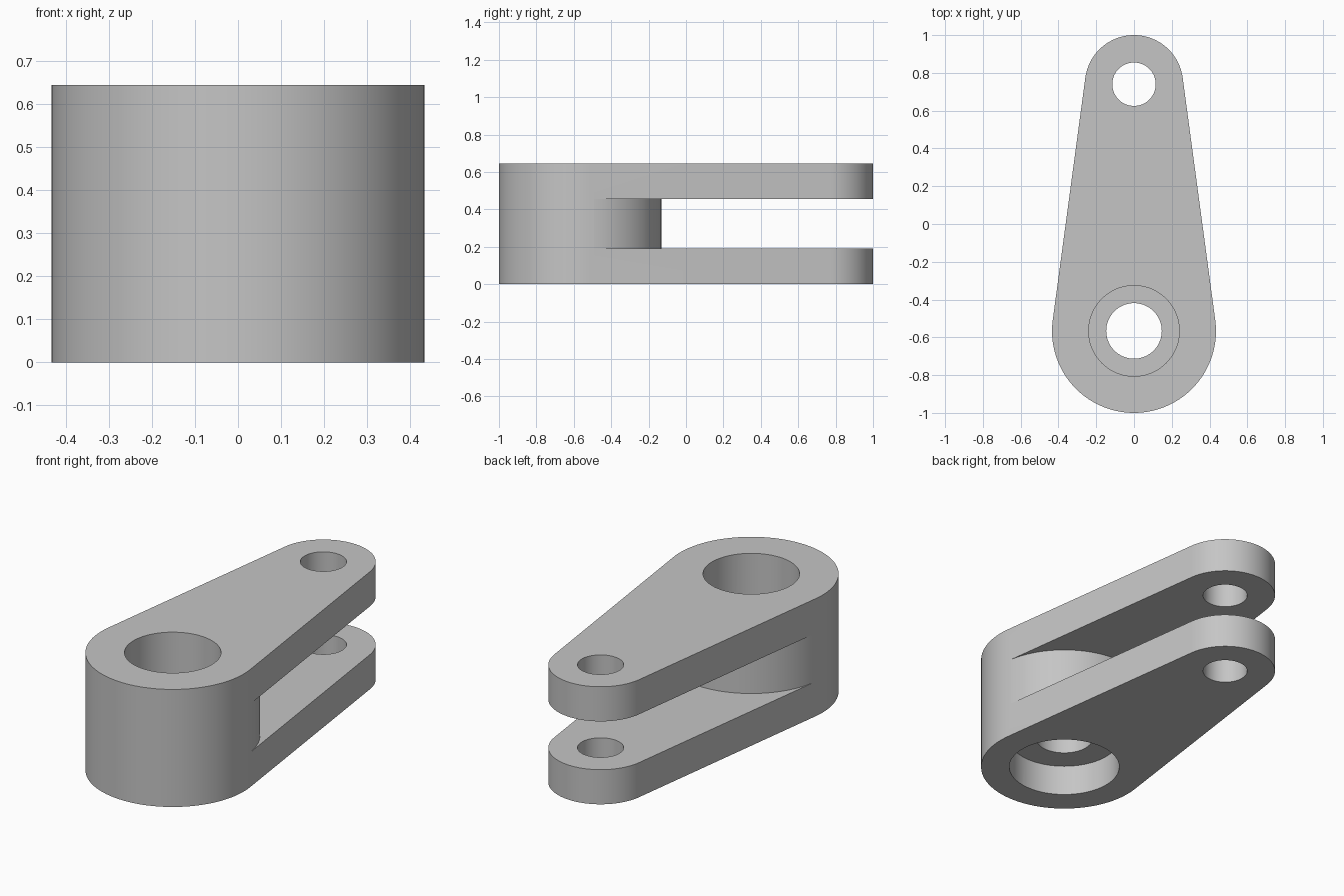
import bpy
import bmesh
from math import sin, cos, asin, pi, radians

cube = bpy.data.objects.get("Cube")
if cube:
    bpy.data.objects.remove(cube, do_unlink=True)

# Main dimensions
HEIGHT = 0.645
HUB_Y, HUB_R = -0.566, 0.434
TIP_Y, TIP_R = 0.74, 0.26
SLOT_LOW, SLOT_HIGH = 0.19, 0.455

grey = bpy.data.materials.new("plain grey")
grey.use_nodes = True
colour = (0.56, 0.56, 0.56, 1)
grey.diffuse_color = colour
grey.node_tree.nodes["Principled BSDF"].inputs["Base Color"].default_value = colour


def arc(y, radius, start, end, steps):
    """Points along an arc centred on x = 0."""
    angles = [start + (end - start) * i / steps for i in range(steps + 1)]
    return [(radius * cos(a), y + radius * sin(a)) for a in angles]


def prism(name, outline, low, high):
    """Extrude a flat outline between two heights."""
    bm = bmesh.new()
    face = bm.faces.new([bm.verts.new((x, y, low)) for x, y in outline])
    top = bmesh.ops.extrude_face_region(bm, geom=[face])["geom"]
    verts = [v for v in top if isinstance(v, bmesh.types.BMVert)]
    bmesh.ops.translate(bm, verts=verts, vec=(0, 0, high - low))
    bmesh.ops.recalc_face_normals(bm, faces=bm.faces)
    mesh = bpy.data.meshes.new(name)
    bm.to_mesh(mesh)
    bm.free()
    mesh.materials.append(grey)
    obj = bpy.data.objects.new(name, mesh)
    bpy.context.collection.objects.link(obj)
    return obj


def cut(target, cutter):
    """Subtract the cutter, then discard it."""
    cutter.hide_render = True
    mod = target.modifiers.new(cutter.name, "BOOLEAN")
    mod.operation = "DIFFERENCE"
    mod.solver = "EXACT"
    mod.object = cutter
    bpy.context.view_layer.objects.active = target
    bpy.ops.object.modifier_apply(modifier=mod.name)
    bpy.data.objects.remove(cutter, do_unlink=True)


def bore(target, name, y, radius, low, high):
    outline = arc(y, radius, 0, 2 * pi, 72)[:-1]
    cut(target, prism(name, outline, low, high))


# Tapered body: two round ends joined by tangent sides
tilt = asin((HUB_R - TIP_R) / (TIP_Y - HUB_Y))
outline = arc(TIP_Y, TIP_R, tilt, pi - tilt, 48)
outline += arc(HUB_Y, HUB_R, pi - tilt, 2 * pi + tilt, 64)
link = prism("forked_link", outline, 0, HEIGHT)

# Fork slot, leaving a round hub between the two arms
edge = radians(10)
slot = arc(HUB_Y, HUB_R, edge, pi - edge, 64)
shoulder = slot[0][1]
slot += [(-0.7, shoulder), (-0.7, 1.2), (0.7, 1.2), (0.7, shoulder)]
cut(link, prism("fork_slot", slot, SLOT_LOW, SLOT_HIGH))

# Stepped hub bore and the pin hole through both arms
bore(link, "hub_hole", HUB_Y, 0.147, -0.1, 0.8)
bore(link, "upper_counterbore", HUB_Y, 0.24, 0.33, 0.8)
bore(link, "lower_counterbore", HUB_Y, 0.287, -0.1, 0.17)
bore(link, "pin_hole", TIP_Y, 0.115, -0.1, 0.8)

# Smooth round walls with crisp edges
bpy.ops.object.select_all(action="DESELECT")
link.select_set(True)
bpy.context.view_layer.objects.active = link
bpy.ops.object.shade_smooth_by_angle(angle=radians(30))
